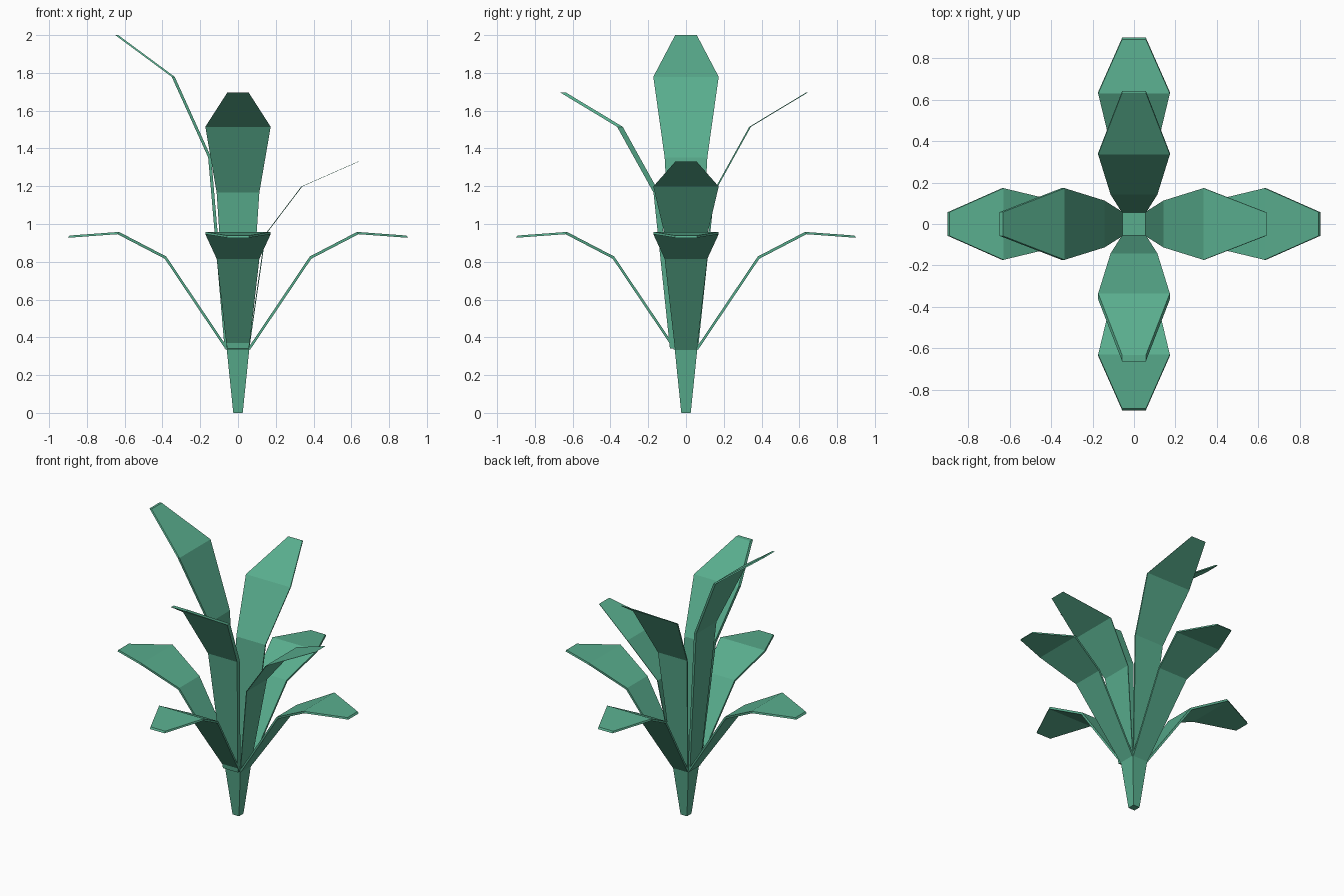
import bpy, bmesh
from math import radians
from mathutils import Matrix

if "Cube" in bpy.data.objects:
    bpy.data.objects.remove(bpy.data.objects["Cube"])

green = bpy.data.materials.new("leaf_green")
green.diffuse_color = (0.10, 0.42, 0.27, 1)
green.use_nodes = True
green.node_tree.nodes["Principled BSDF"].inputs["Base Color"].default_value = green.diffuse_color


def loft(name, sections, turn=0):
    """Join four-sided sections into a closed, flat-faced solid."""
    bm = bmesh.new()
    rings = [[bm.verts.new(p) for p in s] for s in sections]
    for a, b in zip(rings, rings[1:]):
        for i in range(4):
            j = (i + 1) % 4
            bm.faces.new((a[i], a[j], b[j], b[i]))
    bm.faces.new(rings[0])
    bm.faces.new(rings[-1])
    bm.transform(Matrix.Rotation(radians(turn), 4, 'Z'))
    bmesh.ops.recalc_face_normals(bm, faces=bm.faces)
    mesh = bpy.data.meshes.new(name)
    bm.to_mesh(mesh)
    bm.free()
    mesh.materials.append(green)
    obj = bpy.data.objects.new(name, mesh)
    bpy.context.collection.objects.link(obj)


def leaf(name, path, dx, dz, turn):
    """Leaf along +x: top-side path of (radius, height), thickened by (dx, dz)."""
    widths = (0.058, 0.113, 0.173, 0.057)
    loft(name, [((r, -w, z), (r, w, z), (r + dx, w, z + dz), (r + dx, -w, z + dz))
                for (r, z), w in zip(path, widths)], turn)


# Tapered square stem
loft("stem", [((-w, -w, z), (w, -w, z), (w, w, z), (-w, w, z))
              for w, z in ((0.025, 0), (0.06, 0.34))])

# Four drooping lower leaves
low = ((0.055, 0.345), (0.38, 0.828), (0.63, 0.958), (0.892, 0.939))
for i in range(4):
    leaf(f"lower_leaf_{i + 1}", low, 0.008, -0.012, i * 90)

# Four upright leaves of different heights: angle, tip height, thickness
for i, (turn, tip, thick) in enumerate(((0, 1.33, 0.005), (90, 1.695, 0.009),
                                       (180, 2.0, 0.016), (270, 1.695, 0.03))):
    h = tip - 0.34
    path = [(r, 0.34 + h * t) for r, t in
            ((0.055, 0), (0.142, 0.61), (0.335, 0.867), (0.634, 1))]
    leaf(f"upper_leaf_{i + 1}", path, thick, 0, turn)
